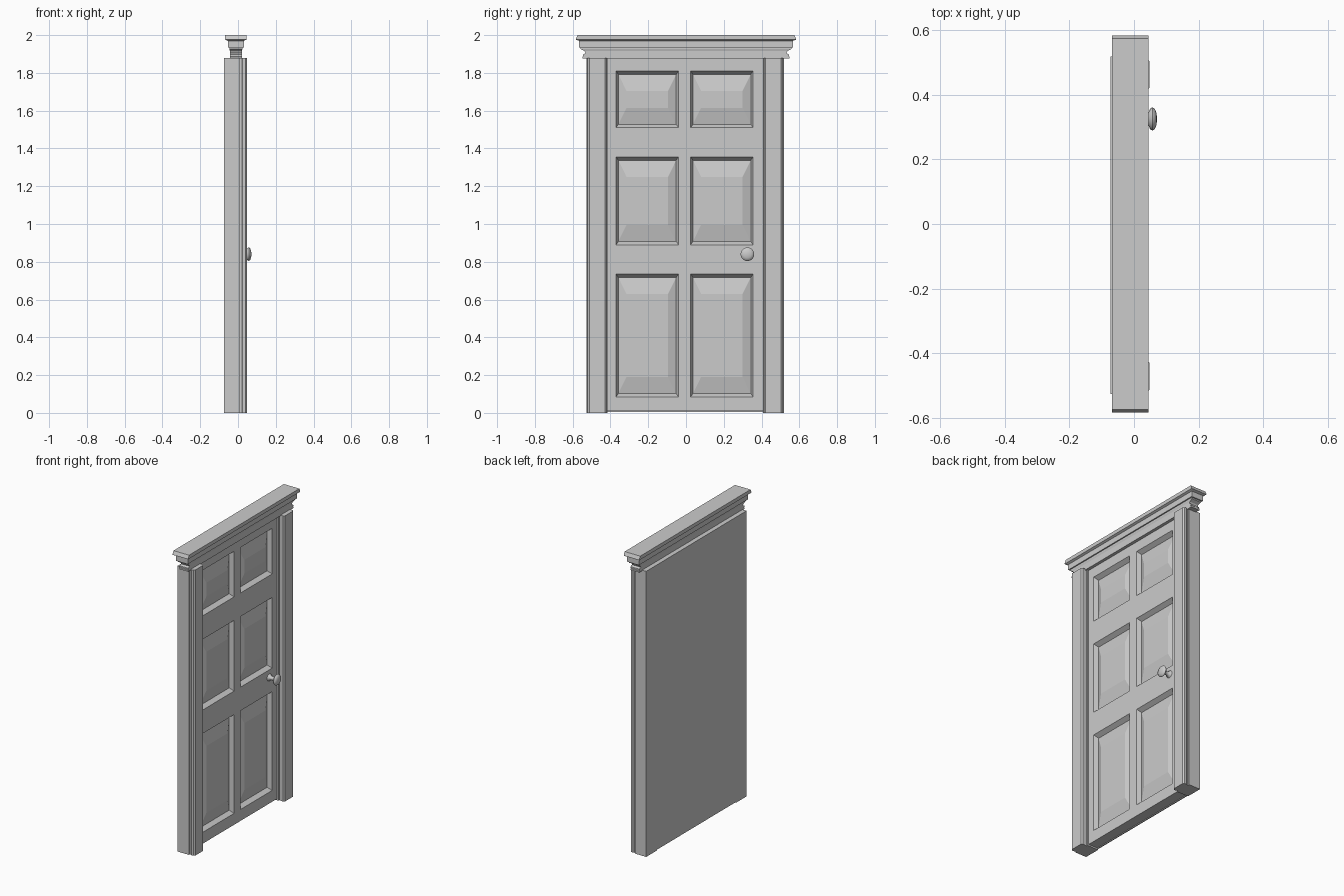
import bpy, bmesh, math

if "Cube" in bpy.data.objects:
    bpy.data.objects.remove(bpy.data.objects["Cube"])


def finish(name, bm):
    bmesh.ops.remove_doubles(bm, verts=bm.verts, dist=0.0001)
    bmesh.ops.recalc_face_normals(bm, faces=bm.faces)
    me = bpy.data.meshes.new(name)
    bm.to_mesh(me)
    bm.free()
    ob = bpy.data.objects.new(name, me)
    bpy.context.collection.objects.link(ob)
    return ob


def bridge(bm, a, b):
    n = len(a)
    for i in range(n):
        j = (i + 1) % n
        bm.faces.new((a[i], a[j], b[j], b[i]))


def loft(name, rings):
    """Skin a list of equal-length point rings and cap both ends."""
    bm = bmesh.new()
    loops = [[bm.verts.new(p) for p in r] for r in rings]
    for a, b in zip(loops, loops[1:]):
        bridge(bm, a, b)
    bm.faces.new(loops[0])
    bm.faces.new(loops[-1])
    return finish(name, bm)


def rect_yz(x, y0, y1, z0, z1):
    return [(x, y0, z0), (x, y1, z0), (x, y1, z1), (x, y0, z1)]


# Door leaf: framing grid with six recessed, raised-field panels
ys = [-0.42, -0.37, -0.04, 0.025, 0.355, 0.41]
zs = [0.01, 0.085, 0.735, 0.89, 1.355, 1.51, 1.81, 1.88]
BACK, FRONT = -0.066, 0.0
bm = bmesh.new()
for i in range(len(ys) - 1):
    for k in range(len(zs) - 1):
        cell = (ys[i], ys[i + 1], zs[k], zs[k + 1])
        ring = [bm.verts.new(p) for p in rect_yz(FRONT, *cell)]
        if i % 2 and k % 2:
            # (side inset, top/bottom inset, x) of moulding foot and field
            for dy, dz, x in [(0.012, 0.018, -0.028), (0.055, 0.105, -0.01)]:
                nxt = [bm.verts.new(p) for p in rect_yz(
                    x, cell[0] + dy, cell[1] - dy, cell[2] + dz, cell[3] - dz)]
                bridge(bm, ring, nxt)
                ring = nxt
        bm.faces.new(ring)
bmesh.ops.remove_doubles(bm, verts=bm.verts, dist=0.0001)
rim = [e for e in bm.edges if e.is_boundary]
ext = bmesh.ops.extrude_edge_only(bm, edges=rim)["geom"]
for v in ext:
    if isinstance(v, bmesh.types.BMVert):
        v.co.x = BACK
bmesh.ops.holes_fill(bm, edges=[e for e in bm.edges if e.is_boundary], sides=0)
finish("door_leaf", bm)

# Flat backing sheet
loft("back_panel", [rect_yz(x, -0.525, 0.515, 0.005, 1.88) for x in (-0.073, -0.066)])

# Jambs: moulded half profile (x, half width) extruded upward
half = [(-0.073, 0.055), (0.01, 0.055), (0.01, 0.046), (0.02, 0.046),
        (0.025, 0.050), (0.04, 0.050), (0.048, 0.041)]
for name, yc in (("left_jamb", -0.471), ("right_jamb", 0.463)):
    prof = [(x, yc + w) for x, w in half] + [(x, yc - w) for x, w in reversed(half)]
    loft(name, [[(x, y, z) for x, y in prof] for z in (0.0, 1.88)])

# Cornice: stepped rectangular rings (z, inset from widest outline)
steps = [(1.875, 0.03), (1.885, 0.03), (1.888, 0.04), (1.888, 0.032), (1.897, 0.032),
         (1.904, 0.045), (1.915, 0.04), (1.926, 0.022), (1.934, 0.022),
         (1.934, 0.014), (1.97, 0.014), (1.976, 0.0), (1.98, 0.0), (2.0, 0.008)]
rings = []
for z, d in steps:
    dx = 0.0 if z > 1.975 else min(d, 0.025)
    y = 0.583 - d * 1.15
    rings.append([(-0.068 + dx, -y, z), (0.045 - dx, -y, z),
                  (0.045 - dx, y, z), (-0.068 + dx, y, z)])
loft("cornice", rings)

# Knob: turned profile (x, radius) around the x axis
turned = [(-0.002, 0.024), (0.004, 0.022), (0.012, 0.013), (0.035, 0.011),
          (0.044, 0.018), (0.05, 0.032), (0.057, 0.036), (0.064, 0.032),
          (0.069, 0.02), (0.071, 0.006)]
N = 24
knob = loft("knob", [[(x, 0.325 + r * math.cos(2 * math.pi * i / N),
                       0.84 + r * math.sin(2 * math.pi * i / N)) for i in range(N)]
                     for x, r in turned])
bpy.context.view_layer.objects.active = knob
knob.select_set(True)
bpy.ops.object.shade_smooth_by_angle(angle=math.radians(45))
